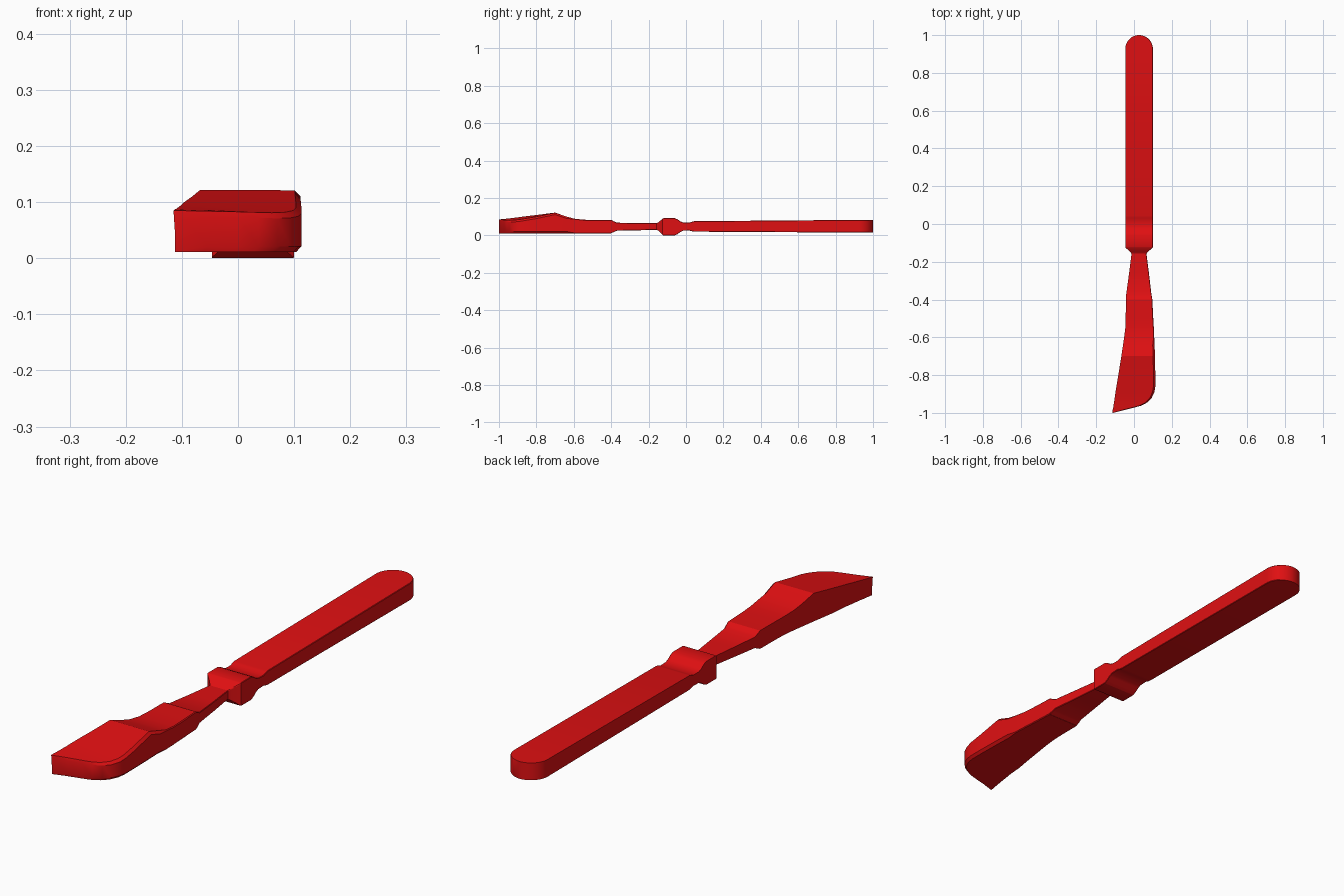
import bpy, bmesh, math

cube = bpy.data.objects.get("Cube")
if cube:
    bpy.data.objects.remove(cube, do_unlink=True)

red = bpy.data.materials.new("bright red")
red.use_nodes = True
colour = (0.74, 0.005, 0.006, 1)
red.diffuse_color = colour
red.node_tree.nodes["Principled BSDF"].inputs["Base Color"].default_value = colour


def section(y, left, right, bottom, top, top_right=None, edge=0.002, lean=0.0):
    """Cross-section across the tool, with its +x corners chamfered."""
    top_right = top if top_right is None else top_right
    c = min(edge, (right - left) / 3)
    return [(left + lean, y, bottom), (right - c, y, bottom),
            (right, y, bottom + c), (right, y, top_right - c),
            (right - c, y, top_right), (left, y, top)]


def loft(name, rings):
    bm = bmesh.new()
    loops = [[bm.verts.new(p) for p in ring] for ring in rings]
    for a, b in zip(loops, loops[1:]):
        for i in range(len(a)):
            j = (i + 1) % len(a)
            bm.faces.new((a[i], a[j], b[j], b[i]))
    bm.faces.new(loops[0])
    bm.faces.new(loops[-1])
    bmesh.ops.recalc_face_normals(bm, faces=bm.faces)
    mesh = bpy.data.meshes.new(name)
    bm.to_mesh(mesh)
    bm.free()
    mesh.materials.append(red)
    obj = bpy.data.objects.new(name, mesh)
    bpy.context.collection.objects.link(obj)
    bpy.ops.object.select_all(action='DESELECT')
    obj.select_set(True)
    bpy.context.view_layer.objects.active = obj
    bpy.ops.object.shade_smooth_by_angle(angle=math.radians(25))


# Handle: stepped collar, waist, long bar and round end
MID, HALF = 0.027, 0.073
L, R = MID - HALF, MID + HALF
rings = [section(-0.157, -0.013, 0.066, 0.03, 0.065),
         section(-0.145, -0.022, 0.076, 0.023, 0.072),
         section(-0.125, L, R, 0.002, 0.09)]
for y, bottom, top in [(-0.12, 0, 0.092), (-0.06, 0, 0.092), (-0.045, 0.007, 0.086),
                       (-0.03, 0.018, 0.075), (-0.015, 0.025, 0.069),
                       (0.018, 0.026, 0.068), (0.032, 0.022, 0.073),
                       (0.045, 0.02, 0.076)]:
    rings.append(section(y, L, R, bottom, top))
for i in range(15):
    a = math.radians(90 * i / 14)
    w = max(HALF * math.cos(a), 0.002)
    rings.append(section(1 - HALF + HALF * math.sin(a), MID - w, MID + w, 0.015, 0.083))
loft("handle", rings)

# Slim neck, flaring towards the head
loft("neck", [section(-0.157, -0.013, 0.066, 0.03, 0.065),
              section(-0.26, -0.026, 0.079, 0.027, 0.066),
              section(-0.37, -0.041, 0.092, 0.025, 0.068),
              section(-0.385, -0.042, 0.095, 0.018, 0.075),
              section(-0.4, -0.043, 0.097, 0.012, 0.083)])

# Head: raised ridge, slanted point on one side and a rounded corner on the other
head = [(-0.4, -0.043, 0.097, 0.083, 0.083), (-0.5, -0.044, 0.102, 0.083, 0.083),
        (-0.55, -0.046, 0.105, 0.084, 0.084), (-0.6, -0.052, 0.107, 0.09, 0.09),
        (-0.64, -0.058, 0.109, 0.101, 0.101), (-0.7, -0.067, 0.111, 0.122, 0.121),
        (-0.8, -0.083, 0.113, 0.109, 0.1), (-0.86, -0.093, 0.113, 0.102, 0.09),
        (-0.89, -0.098, 0.108, 0.098, 0.085), (-0.92, -0.102, 0.094, 0.094, 0.082),
        (-0.945, -0.106, 0.07, 0.091, 0.081), (-0.962, -0.109, 0.037, 0.089, 0.082),
        (-0.972, -0.11, 0, 0.088, 0.083), (-0.985, -0.113, -0.052, 0.087, 0.084),
        (-1, -0.115, -0.111, 0.085, 0.085)]
loft("scraper_head", [
    section(y, left, right, 0.011, top, top_right,
            edge=0.01 if y < -0.6 else 0.003, lean=0.005 if y < -0.8 else 0)
    for y, left, right, top, top_right in head])
